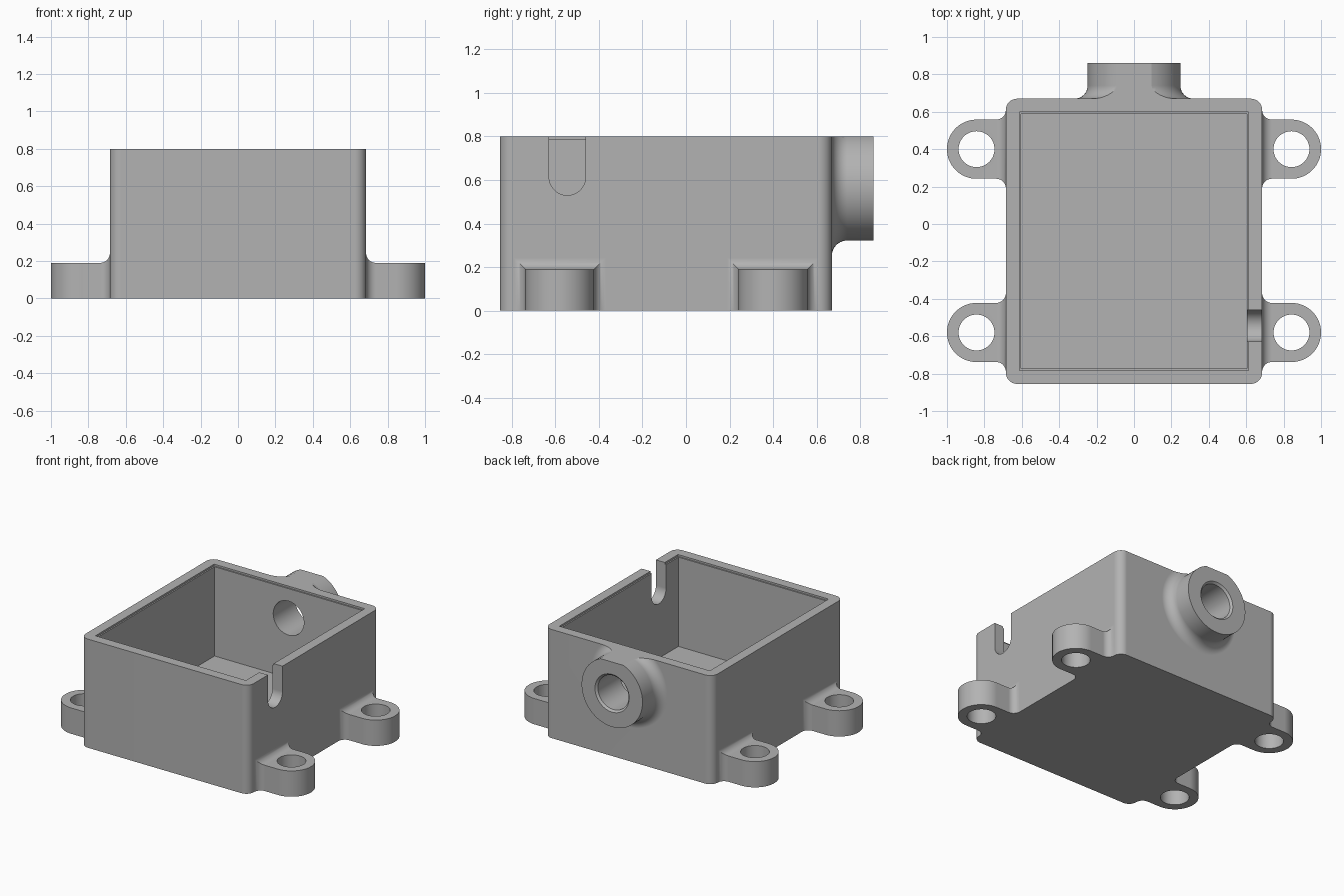
import bpy, bmesh
from math import sin, cos, pi, radians
from mathutils import Matrix, Vector

cube = bpy.data.objects.get("Cube")
if cube:
    bpy.data.objects.remove(cube, do_unlink=True)

grey = bpy.data.materials.new("plain grey")
grey.use_nodes = True
GREY = (0.45, 0.45, 0.45, 1)
grey.diffuse_color = GREY
grey.node_tree.nodes["Principled BSDF"].inputs["Base Color"].default_value = GREY

# Main dimensions
HALF_X, FRONT, BACK, HEIGHT = 0.685, -0.855, 0.67, 0.8
MID_Y = (FRONT + BACK) / 2
HALF_Y = (BACK - FRONT) / 2
BOSS_Z = 0.57
EAR_X, EAR_R, EAR_H = 0.842, 0.158, 0.19


def finish(name, bm):
    bmesh.ops.recalc_face_normals(bm, faces=bm.faces[:])
    mesh = bpy.data.meshes.new(name)
    bm.to_mesh(mesh)
    bm.free()
    mesh.materials.append(grey)
    obj = bpy.data.objects.new(name, mesh)
    bpy.context.collection.objects.link(obj)
    return obj


def loft(name, loops):
    """Skin equal-length closed loops and cap both ends."""
    bm = bmesh.new()
    rings = [[bm.verts.new(p) for p in loop] for loop in loops]
    for a, b in zip(rings, rings[1:]):
        for i in range(len(a)):
            j = (i + 1) % len(a)
            bm.faces.new((a[i], a[j], b[j], b[i]))
    bm.faces.new(rings[0])
    bm.faces.new(rings[-1])
    return finish(name, bm)


def box(name, x, y0, y1, z0, z1):
    rect = [(-x, y0), (x, y0), (x, y1), (-x, y1)]
    return loft(name, [[(px, py, z) for px, py in rect] for z in (z0, z1)])


def lathe_y(name, profile, steps=64):
    """Round part along y through the boss centre, from (y, radius) pairs."""
    turn = [2 * pi * i / steps for i in range(steps)]
    return loft(name, [[(r * cos(a), y, BOSS_Z + r * sin(a)) for a in turn] for y, r in profile])


def combine(target, tool, operation):
    mod = target.modifiers.new(operation.lower(), 'BOOLEAN')
    mod.operation, mod.solver, mod.object = operation, 'EXACT', tool
    bpy.context.view_layer.objects.active = target
    bpy.ops.object.modifier_apply(modifier=mod.name)
    bpy.data.objects.remove(tool, do_unlink=True)


# Box with rounded upright corners, left over-long and trimmed later
CORNER = 0.06
outline = []
for q, (sx, sy) in enumerate([(1, 1), (-1, 1), (-1, -1), (1, -1)]):
    for i in range(9):
        a = (q + i / 8) * pi / 2
        outline.append((sx * (HALF_X - CORNER) + CORNER * cos(a),
                        MID_Y + sy * (HALF_Y - CORNER) + CORNER * sin(a)))
housing = loft("housing", [[(x, y, z) for x, y in outline] for z in (-0.1, 0.9)])

# Mounting ears, flaring into the side walls
FLARE = 0.052
stations = [(HALF_X - 0.035, EAR_R + FLARE, EAR_H + FLARE)]
for i in range(9):
    a = i / 8 * pi / 2
    grow = FLARE * (1 - sin(a))
    stations.append((HALF_X + FLARE * (1 - cos(a)), EAR_R + grow, EAR_H + grow))
for i in range(25):
    a = radians(87) * i / 24
    stations.append((EAR_X + EAR_R * sin(a), EAR_R * cos(a), EAR_H))
EARS = [(side, y) for side in (-1, 1) for y in (-0.58, 0.4)]
for side, y in EARS:
    ear = loft("ear", [[(side * x, y - w, -0.1), (side * x, y + w, -0.1),
                        (side * x, y + w, z), (side * x, y - w, z)] for x, w, z in stations])
    combine(housing, ear, 'UNION')

# Cable boss on the back, with a fillet at its root
BOSS_R, ROOT = 0.248, 0.07
profile = [(BACK - 0.04, BOSS_R + ROOT)]
for i in range(11):
    a = i / 10 * pi / 2
    profile.append((BACK + ROOT * (1 - cos(a)), BOSS_R + ROOT * (1 - sin(a))))
profile.append((0.86, BOSS_R))
combine(housing, lathe_y("boss", profile), 'UNION')

# Trim top and bottom flat
combine(housing, box("top_trim", 2, -2, 2, HEIGHT, 1.5), 'DIFFERENCE')
combine(housing, box("bottom_trim", 2, -2, 2, -0.5, 0), 'DIFFERENCE')

# Cavity and shallow lid recess
combine(housing, box("cavity", 0.603, -0.773, 0.588, 0.13, 1), 'DIFFERENCE')
combine(housing, box("lid_recess", 0.613, -0.783, 0.598, 0.787, 1), 'DIFFERENCE')

# Bore through the boss, with a chamfered mouth
bore = [(0.4, 0.125), (0.846, 0.125), (0.861, 0.14), (0.95, 0.14)]
combine(housing, lathe_y("bore", bore), 'DIFFERENCE')

# Round-bottomed cable slot in the left wall
SLOT_Y, SLOT_R = -0.545, 0.084
slot = [(SLOT_Y + SLOT_R, 1)]
for i in range(25):
    a = -pi * i / 24
    slot.append((SLOT_Y + SLOT_R * cos(a), 0.53 + SLOT_R + SLOT_R * sin(a)))
slot.append((SLOT_Y - SLOT_R, 1))
combine(housing, loft("slot", [[(x, y, z) for y, z in slot] for x in (0.5, 0.8)]), 'DIFFERENCE')

# Screw holes in the ears
for side, y in EARS:
    bm = bmesh.new()
    bmesh.ops.create_cone(bm, cap_ends=True, segments=48, radius1=0.096, radius2=0.096, depth=1,
                          matrix=Matrix.Translation(Vector((side * EAR_X, y, 0))))
    combine(housing, finish("screw_hole", bm), 'DIFFERENCE')

# Smooth the round surfaces, keep flat walls flat
bpy.ops.object.select_all(action='DESELECT')
housing.select_set(True)
bpy.context.view_layer.objects.active = housing
bpy.ops.object.shade_smooth_by_angle(angle=radians(30))
weighted = housing.modifiers.new("weighted normals", 'WEIGHTED_NORMAL')
weighted.keep_sharp = True
